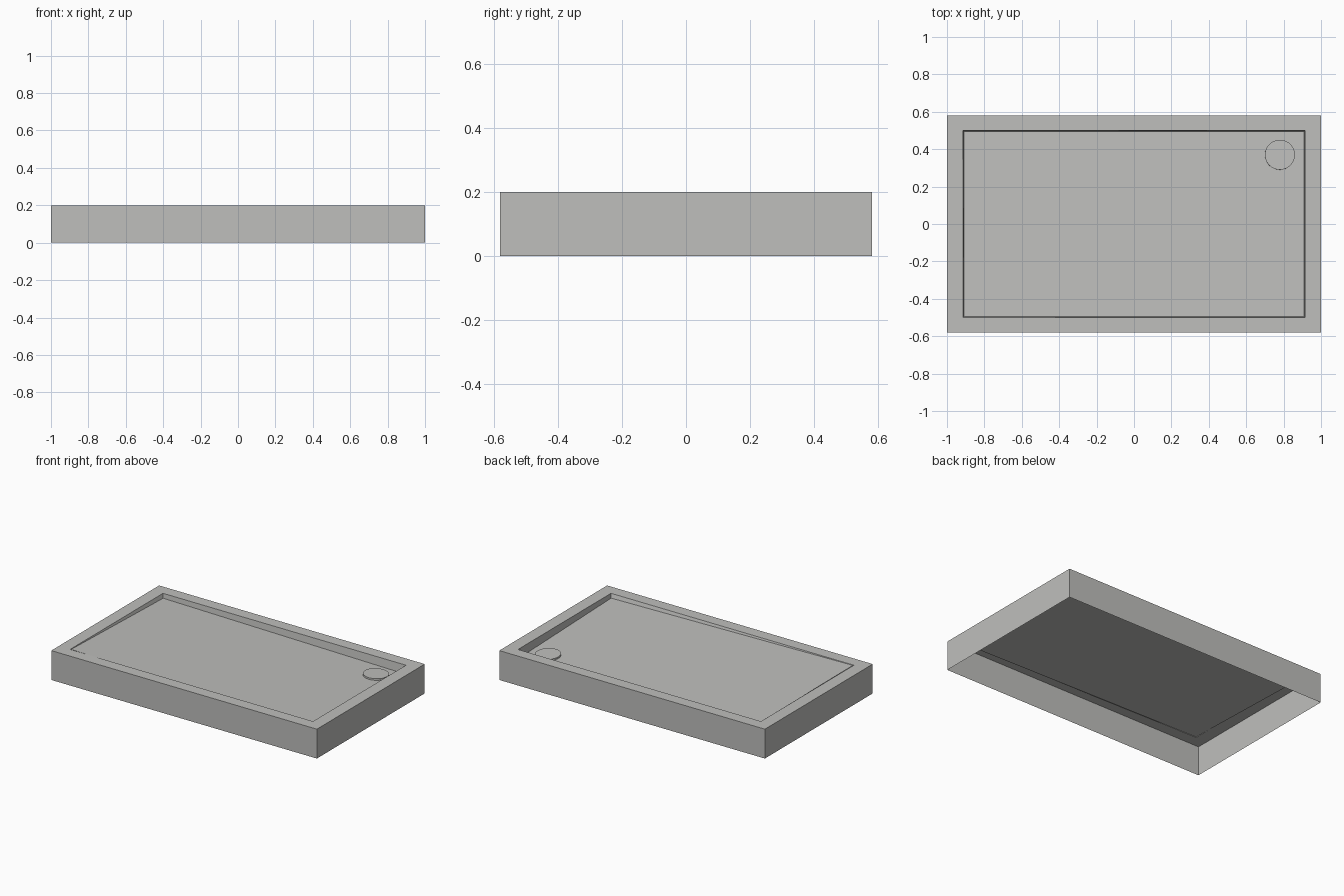
import bpy
import bmesh
from mathutils import Vector, Matrix

cube = bpy.data.objects.get("Cube")
if cube:
    bpy.data.objects.remove(cube, do_unlink=True)

HALF_X, HALF_Y, HEIGHT = 1.0, 0.58, 0.2
INNER_X, INNER_Y = 0.915, 0.5
DRAIN_X, DRAIN_Y, DRAIN_R = 0.78, 0.37, 0.08
SLOPE_X, SLOPE_Y, FLOOR_MID = 0.016, 0.03, 0.17


def floor_z(x, y):
    """Height of the floor, which falls gently toward the drain corner."""
    return FLOOR_MID - SLOPE_X * x - SLOPE_Y * y


def make_material(name, rgb):
    mat = bpy.data.materials.new(name)
    mat.use_nodes = True
    color = (*rgb, 1.0)
    mat.diffuse_color = color
    mat.node_tree.nodes["Principled BSDF"].inputs["Base Color"].default_value = color
    return mat


def make_object(name, bm, mat):
    mesh = bpy.data.meshes.new(name)
    bm.to_mesh(mesh)
    bm.free()
    mesh.materials.append(mat)
    obj = bpy.data.objects.new(name, mesh)
    bpy.context.collection.objects.link(obj)
    return obj


def ring(bm, hx, hy, height):
    """Four corners of a rectangle; height is a function of x and y."""
    corners = [(-hx, -hy), (hx, -hy), (hx, hy), (-hx, hy)]
    return [bm.verts.new((x, y, height(x, y))) for x, y in corners]


grey = make_material("warm_light_grey", (0.52, 0.52, 0.505))

# Tray shell: outer walls, flat rim, recess walls and sloping floor, open below
bm = bmesh.new()
rings = [
    ring(bm, HALF_X, HALF_Y, lambda x, y: 0.0),
    ring(bm, HALF_X, HALF_Y, lambda x, y: HEIGHT),
    ring(bm, INNER_X, INNER_Y, lambda x, y: HEIGHT),
    ring(bm, INNER_X - 0.005, INNER_Y - 0.005, floor_z),
]
for lower, upper in zip(rings, rings[1:]):
    for i in range(4):
        j = (i + 1) % 4
        bm.faces.new((lower[i], lower[j], upper[j], upper[i]))
bm.faces.new(rings[-1])
make_object("shower_tray", bm, grey)

# Drain cover: a round disc lying on the sloping floor
bm = bmesh.new()
bmesh.ops.create_cone(bm, cap_ends=True, segments=48,
                      radius1=DRAIN_R, radius2=DRAIN_R, depth=0.012)
cover = make_object("drain_cover", bm, grey)
normal = Vector((SLOPE_X, SLOPE_Y, 1.0)).normalized()
tilt = normal.to_track_quat("Z", "Y").to_matrix().to_4x4()
cover.matrix_world = Matrix.Translation(
    (DRAIN_X, DRAIN_Y, floor_z(DRAIN_X, DRAIN_Y) + 0.005)) @ tilt

# Smooth the round side of the cover and keep its edges sharp
bpy.ops.object.select_all(action="DESELECT")
cover.select_set(True)
bpy.context.view_layer.objects.active = cover
bpy.ops.object.shade_smooth_by_angle()
